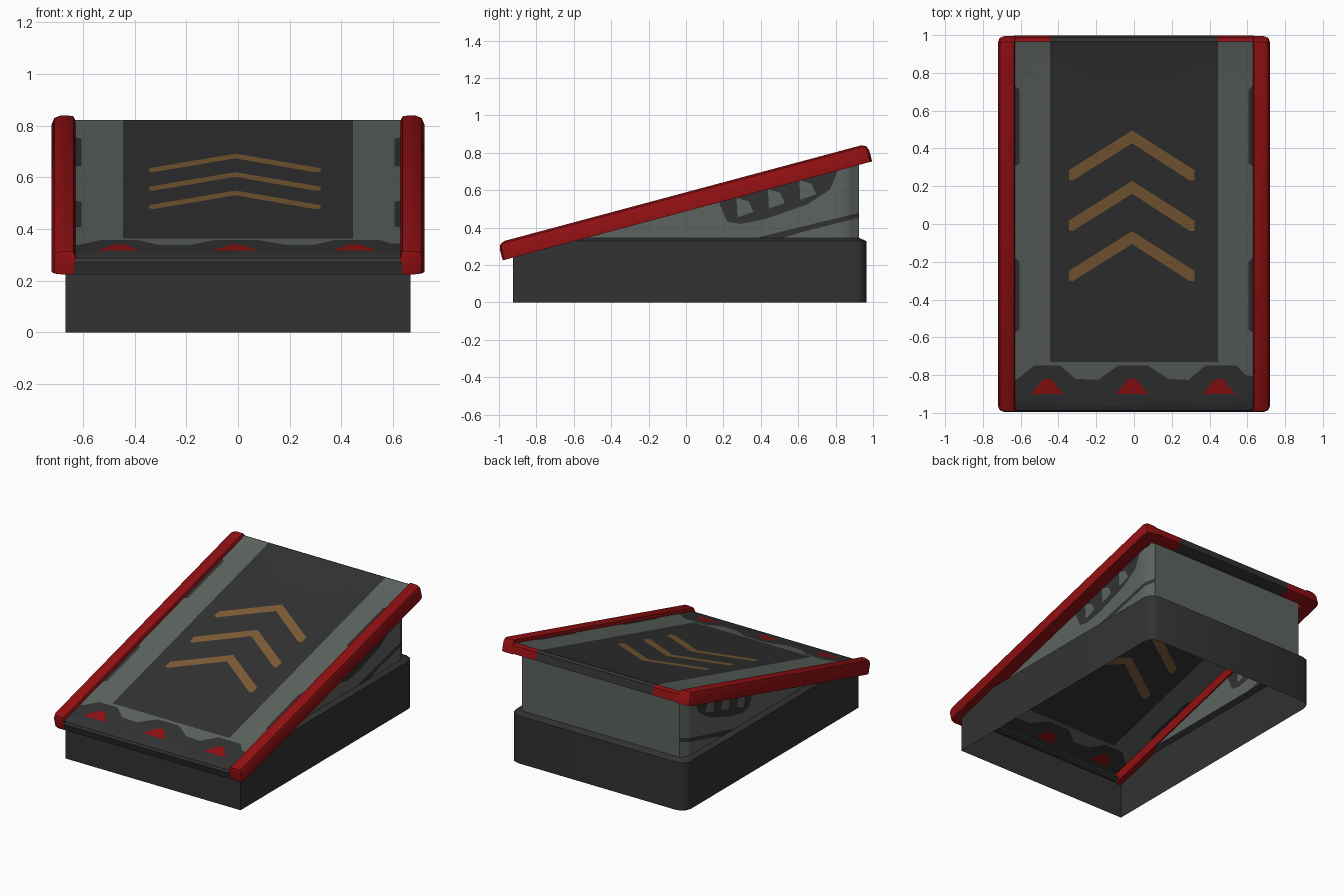
import bpy, bmesh, math
from mathutils import Vector, Matrix

if "Cube" in bpy.data.objects:
    bpy.data.objects.remove(bpy.data.objects["Cube"])


def material(name, rgb):
    m = bpy.data.materials.new(name)
    m.diffuse_color = (*rgb, 1)
    m.use_nodes = True
    m.node_tree.nodes["Principled BSDF"].inputs["Base Color"].default_value = m.diffuse_color
    return m


DARK, GREY, RED, ORANGE = range(4)
MATS = [material("dark charcoal", (0.032, 0.032, 0.032)),
        material("grey green", (0.107, 0.125, 0.114)),
        material("deep red", (0.283, 0.005, 0.006)),
        material("dull orange", (0.205, 0.109, 0.036))]
SLOPE = math.tan(math.radians(15))


def finish(name, bm):
    me = bpy.data.meshes.new(name)
    bm.to_mesh(me)
    bm.free()
    for m in MATS:
        me.materials.append(m)
    ob = bpy.data.objects.new(name, me)
    bpy.context.collection.objects.link(ob)
    bpy.ops.object.select_all(action='DESELECT')
    ob.select_set(True)
    bpy.context.view_layer.objects.active = ob
    bpy.ops.object.shade_smooth_by_angle(angle=math.radians(35))
    return ob


def inside(p, poly):
    hit = False
    for (ax, ay), (bx, by) in zip(poly, poly[1:] + poly[:1]):
        if (ay > p[1]) != (by > p[1]) and p[0] < ax + (p[1] - ay) * (bx - ax) / (by - ay):
            hit = not hit
    return hit


def cut_shape(bm, poly, i, j):
    """Cut the lines of a 2D shape (axes i, j) into the faces it overlaps."""
    lo = [min(p[k] for p in poly) for k in (0, 1)]
    hi = [max(p[k] for p in poly) for k in (0, 1)]
    for a, b in zip(poly, poly[1:] + poly[:1]):
        faces = [f for f in bm.faces if all(
            min(v.co[ax] for v in f.verts) < hi[k] and max(v.co[ax] for v in f.verts) > lo[k]
            for k, ax in enumerate((i, j)))]
        co, no = Vector((0, 0, 0)), Vector((0, 0, 0))
        co[i], co[j] = a
        no[i], no[j] = b[1] - a[1], a[0] - b[0]
        geom = set(faces)
        for f in faces:
            geom.update(f.verts)
            geom.update(f.edges)
        bmesh.ops.bisect_plane(bm, geom=list(geom), dist=1e-5, plane_co=co, plane_no=no.normalized())


def paint(bm, layers, i, j, base, allowed=lambda f: True):
    for poly, _ in layers:
        cut_shape(bm, poly, i, j)
    for f in bm.faces:
        f.material_index = base
        c = f.calc_center_median()
        if allowed(f):
            for poly, mat in layers:
                if inside((c[i], c[j]), poly):
                    f.material_index = mat


def mirror_outline(half):
    return half + [(-x, y) for x, y in reversed(half)]


def shell(levels):
    """Open walls through (outline, height rule) levels."""
    bm = bmesh.new()
    loops = [[bm.verts.new((x, y, h(y))) for x, y in mirror_outline(o)] for o, h in levels]
    for a, b in zip(loops, loops[1:]):
        n = len(a)
        for k in range(n):
            m = (k + 1) % n
            bm.faces.new((a[k], a[m], b[m], b[k]))
    return bm


# base skirt, open below, with a sloping ledge
skirt = [(.667, -.925), (.667, -.63), (.667, .895), (.66, .925), (.643, .95), (.605, .965)]
inner = [(.635, -.895), (.635, -.6), (.635, .865), (.627, .879), (.614, .901), (.60, .925)]
ledge_height = lambda y: min(.345, .507 + SLOPE * y)
finish("base", shell([(skirt, lambda y: 0),
                      (skirt, lambda y: min(.328, .50 + SLOPE * y)),
                      (inner, ledge_height)]))

# wedge body with the painted marks on both sides
body = shell([(inner, ledge_height), (inner, lambda y: .515 + SLOPE * y)])
band = [(.18, .57), (.18, .524), (.22, .433), (.29, .42), (.42, .445),
        (.65, .525), (.77, .604), (.81, .70), (.81, .74)]
stripe = [(.353, .33), (.36, .34), (.45, .364), (.94, .483), (.94, .457), (.61, .374), (.475, .33)]
tooth = [(.27, .56), (.275, .455), (.36, .485), (.335, .54)]
marks = [(band, DARK), (stripe, DARK)]
marks += [([(y + k * .168, z + k * .047) for y, z in tooth], GREY) for k in range(3)]
body.normal_update()
paint(body, marks, 1, 2, GREY, lambda f: abs(f.normal.x) > .5)
finish("wedge_body", body)

# sloping deck sheet with rounded front and back lips
top = lambda y: .559 + SLOPE * y
profile = [(-.92, .245), (-.98, .225), (-.994, .27), (-.987, .288), (-.965, .302),
           (-.90, top(-.90)), (.93, top(.93)), (.965, .822), (.985, .812),
           (.997, .76), (.975, .75), (.92, .737)]
deck = bmesh.new()
rows = [[deck.verts.new((x, y, z)) for x in (-.635, .635)] for y, z in profile]
for a, b in zip(rows, rows[1:]):
    deck.faces.new((a[0], a[1], b[1], b[0]))

wave = [(-.65, -.90), (-.65, -.83), (-.615, -.82), (-.566, -.78), (-.53, -.75), (-.39, -.75),
        (-.31, -.82), (-.19, -.825), (-.085, -.75), (.075, -.75), (.18, -.82), (.29, -.825),
        (.376, -.75), (.545, -.75), (.59, -.80), (.65, -.81), (.65, -.90)]
panel = [(-.445, -.73), (.445, -.73), (.445, 1.1), (-.445, 1.1)]
layers = [(panel, DARK), (wave, DARK)]
# red teeth at the front
for cx in (-.46, -.01, .45):
    layers.append(([(cx - .085, -.90), (cx + .085, -.90), (cx + .02, -.82), (cx - .02, -.82)], RED))
# direction chevrons
for y in (.495, .228, -.038):
    layers.append(([(-.01, y), (.32, y - .21), (.32, y - .265), (.295, y - .265), (-.01, y - .068),
                    (-.325, y - .265), (-.345, y - .26), (-.345, y - .21)], ORANGE))
# dark notches beside the rails
for s in (-1, 1):
    for y0, y1 in ((.31, .73), (-.57, -.18)):
        layers.append(([(s * .64, y0 - .01), (s * .605, y0 + .01),
                        (s * .605, y1 - .02), (s * .64, y1 + .01)], DARK))
paint(deck, layers, 0, 1, GREY)
for f in deck.faces:
    c = f.calc_center_median()
    if c.y < -.90:
        f.material_index = DARK
    elif c.y > .97 or c.z < top(c.y) - .03:
        f.material_index = RED if abs(c.x) > .445 else DARK
finish("deck", deck)

# red side rails with softened outer and top edges
for side, name in ((1, "right_rail"), (-1, "left_rail")):
    bm = bmesh.new()
    bmesh.ops.create_cube(bm, size=1, matrix=Matrix.Diagonal((.095, 2.045, .098, 1)))
    edges = []
    for e in bm.edges:
        a, b = (v.co for v in e.verts)
        bottom = a.z < 0 and b.z < 0
        inner_corner = abs(a.z - b.z) > .01 and a.x * side < 0
        if not bottom and not inner_corner:
            edges.append(e)
    bmesh.ops.bevel(bm, geom=edges, offset=.036, segments=2, profile=.5, affect='EDGES')
    bm.transform(Matrix.Translation((side * .6735, -.005, .537)) @ Matrix.Rotation(math.radians(15), 4, 'X'))
    bmesh.ops.recalc_face_normals(bm, faces=bm.faces[:])
    for f in bm.faces:
        f.material_index = RED
    finish(name, bm)
